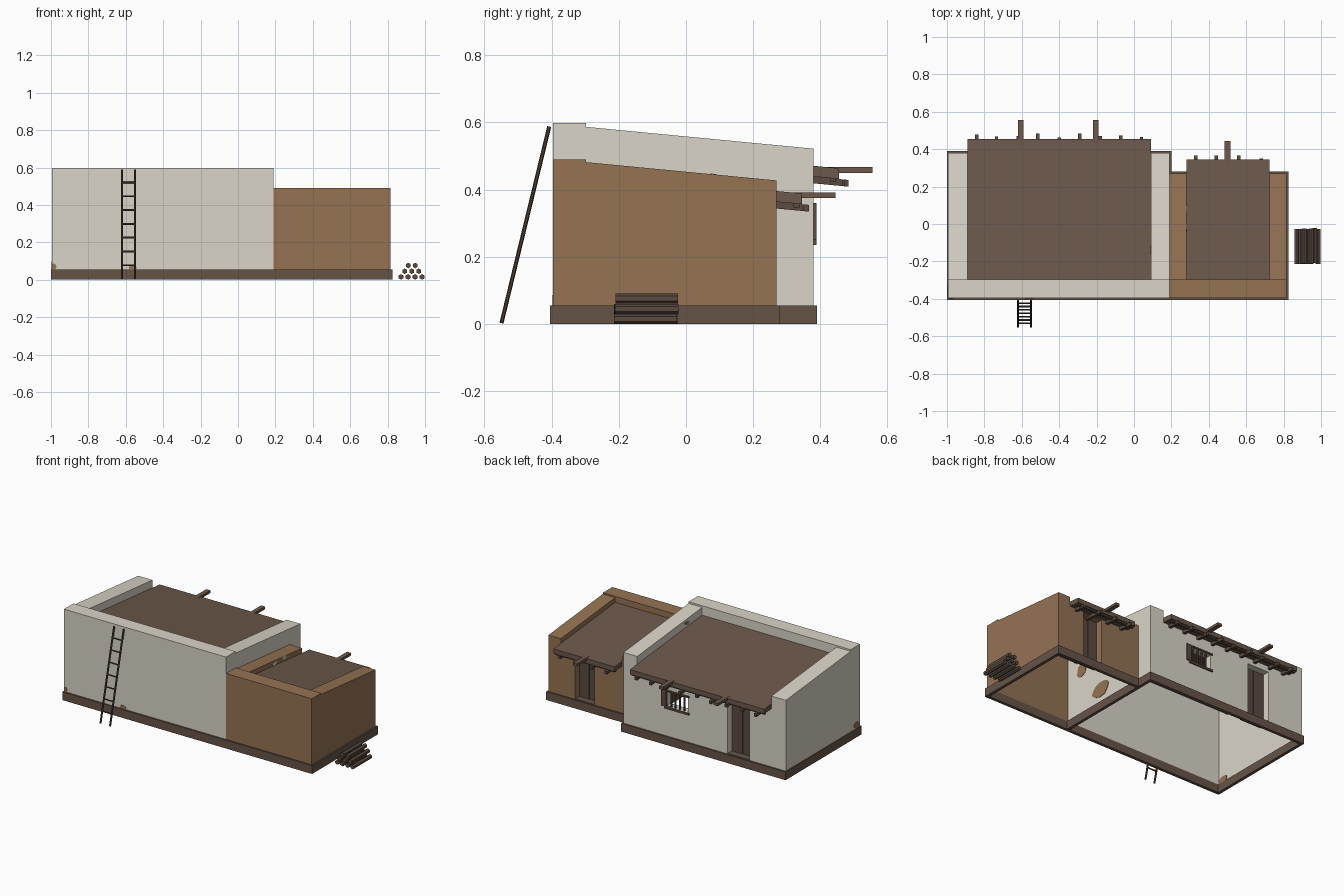
import bpy, bmesh, math, random
from mathutils import Vector

if "Cube" in bpy.data.objects:
    bpy.data.objects.remove(bpy.data.objects["Cube"])

random.seed(4)


def material(name, rgb):
    m = bpy.data.materials.new(name)
    m.diffuse_color = (*rgb, 1)
    m.use_nodes = True
    m.node_tree.nodes["Principled BSDF"].inputs["Base Color"].default_value = m.diffuse_color
    return m


PLASTER = material("pale plaster", (0.70, 0.665, 0.575))
MUD = material("mud brick", (0.30, 0.172, 0.088))
EARTH = material("roof earth", (0.15, 0.098, 0.07))
STONE = material("foundation", (0.132, 0.088, 0.064))
WOOD = material("door wood", (0.105, 0.071, 0.052))
DARK = material("dark wood", (0.075, 0.052, 0.038))


def finish(name, bm, mat):
    bmesh.ops.recalc_face_normals(bm, faces=bm.faces)
    me = bpy.data.meshes.new(name)
    bm.to_mesh(me)
    bm.free()
    me.materials.append(mat)
    ob = bpy.data.objects.new(name, me)
    bpy.context.collection.objects.link(ob)
    return ob


def add_prism(bm, x0, x1, pts):
    """Extrude a (y, z) outline from x0 to x1."""
    a = [bm.verts.new((x0, y, z)) for y, z in pts]
    b = [bm.verts.new((x1, y, z)) for y, z in pts]
    bm.faces.new(a)
    bm.faces.new(b[::-1])
    for i in range(len(pts)):
        j = (i + 1) % len(pts)
        bm.faces.new((a[i], b[i], b[j], a[j]))


def prism(name, x0, x1, pts, mat):
    bm = bmesh.new()
    add_prism(bm, x0, x1, pts)
    return finish(name, bm, mat)


def boxes(name, dims, mat):
    bm = bmesh.new()
    for x0, x1, y0, y1, z0, z1 in dims:
        add_prism(bm, x0, x1, [(y0, z0), (y1, z0), (y1, z1), (y0, z1)])
    return finish(name, bm, mat)


def rod(bm, p, q, r, sides):
    p, q = Vector(p), Vector(q)
    d = q - p
    rot = d.to_track_quat('Z', 'Y').to_matrix().to_4x4()
    rot.translation = (p + q) / 2
    bmesh.ops.create_cone(bm, cap_ends=True, segments=sides, radius1=r, radius2=r,
                          depth=d.length, matrix=rot)


def patch(name, origin, u, v, su, sv, mat):
    """Thin irregular plate of flaked plaster."""
    bm = bmesh.new()
    o, u, v = Vector(origin), Vector(u), Vector(v)
    n = u.cross(v) * 0.0015
    ring = []
    for i in range(11):
        a = i * math.tau / 11
        k = random.uniform(0.7, 1.0)
        ring.append(o + u * su * k * math.cos(a) + v * sv * k * math.sin(a))
    lo = [bm.verts.new(p - n) for p in ring]
    hi = [bm.verts.new(p + n) for p in ring]
    bm.faces.new(lo)
    bm.faces.new(hi)
    for i in range(11):
        j = (i + 1) % 11
        bm.faces.new((lo[i], lo[j], hi[j], hi[i]))
    finish(name, bm, mat)


BASE, FRONT, INNER, SKIN, SLOPE = 0.055, -0.395, -0.297, 0.008, -0.096


def house(tag, x0, x1, back, top, step, roof_z, rx0, rx1, eave, openings, mat,
          left_skin, rafters, tips, spouts, spout_end):
    def line(y, z_back):
        return z_back + SLOPE * (y - back)

    t = 0.032
    rear_top = line(back, top - step + SLOPE * (back - INNER))
    low = line(INNER, roof_z) - t
    wall_top, y0 = roof_z - 0.03, back - 0.05
    # front wall folding over into a hollow parapet
    prism(tag + "_front_wall", x0, x1,
          [(FRONT, BASE), (FRONT, top), (INNER, top), (INNER, low), (INNER - SKIN, low),
           (INNER - SKIN, top - SKIN), (FRONT + SKIN, top - SKIN), (FRONT + SKIN, BASE)], mat)
    # side walls with hollow sloping parapets
    slope_top = [(back, rear_top), (INNER, top - step)]
    for side, a, b, skin, lip in (("left", x0, rx0, (x0, x0 + SKIN), (rx0 - SKIN, rx0)),
                                  ("right", rx1, x1, (x1 - SKIN, x1), (rx1, rx1 + SKIN))):
        bm = bmesh.new()
        add_prism(bm, *lip, [(INNER, low), (back, roof_z - t)] + slope_top)
        add_prism(bm, a, b, [(INNER, top - step - SKIN), (back, rear_top - SKIN)] + slope_top)
        add_prism(bm, a, b, [(back - SKIN, wall_top), (back, wall_top), (back, rear_top),
                             (back - SKIN, rear_top)])
        finish(f"{tag}_{side}_parapet", bm, mat)
        if side == "right" or left_skin:
            prism(f"{tag}_{side}_wall", *skin,
                  [(FRONT + SKIN, BASE), (back, BASE)] + slope_top +
                  [(INNER, low), (INNER - SKIN, low), (INNER - SKIN, top - SKIN),
                   (FRONT + SKIN, top - SKIN)], mat)
    # back wall built around its openings
    parts, x = [], x0
    for a, b, za, zb in sorted(openings):
        parts += [(x, a, y0, back, BASE, wall_top), (a, b, y0, back, zb, wall_top)]
        if za > BASE:
            parts.append((a, b, y0, back, BASE, za))
        x = b
    parts.append((x, x1, y0, back, BASE, wall_top))
    boxes(tag + "_back_wall", parts, mat)
    # sloping roof slab
    prism(tag + "_roof", rx0, rx1,
          [(INNER, line(INNER, roof_z) - t), (eave, line(eave, roof_z) - t),
           (eave, line(eave, roof_z)), (INNER, line(INNER, roof_z))], EARTH)
    # rafters and edge batten below the eave, drain spouts above it
    bm = bmesh.new()
    for x, e in zip(rafters, tips):
        za, zb = line(back - 0.05, roof_z) - t, line(e, roof_z) - t
        add_prism(bm, x - 0.009, x + 0.009,
                  [(back - 0.05, za - 0.02), (e, zb - 0.02), (e, zb), (back - 0.05, za)])
    zb = line(eave, roof_z) - t
    add_prism(bm, rx0 + 0.005, rx1 - 0.005,
              [(eave - 0.025, zb - 0.009), (eave - 0.008, zb - 0.009),
               (eave - 0.008, zb + 0.002), (eave - 0.025, zb + 0.002)])
    finish(tag + "_rafters", bm, WOOD)
    boxes(tag + "_spouts", [(x - 0.015, x + 0.015, back + 0.01, spout_end,
                             roof_z - 0.021, roof_z - 0.004) for x in spouts], EARTH)


# the two houses
DOOR_A, WINDOW, DOOR_B = (-0.73, -0.57, BASE, 0.4), (-0.28, -0.12, 0.25, 0.35), (0.48, 0.62, BASE, 0.36)
house("large", -0.995, 0.19, 0.38, 0.598, 0.011, 0.471, -0.89, 0.09, 0.455,
      [DOOR_A, WINDOW], PLASTER, True,
      [-0.84, -0.735, -0.62, -0.515, -0.4, -0.29, -0.18, -0.07, 0.04],
      [0.478, 0.468, 0.47, 0.483, 0.463, 0.483, 0.47, 0.473, 0.466],
      [-0.605, -0.205], 0.555)
house("small", 0.19, 0.815, 0.27, 0.49, 0.008, 0.396, 0.28, 0.725, 0.345,
      [DOOR_B], MUD, False, [0.33, 0.44, 0.56, 0.68], [0.366, 0.366, 0.366, 0.35],
      [0.5], 0.445)

# foundation bands
w = 0.02
for tag, x0, x1, y1 in (("large", -1.0, 0.2, 0.39), ("small", 0.2, 0.825, 0.28)):
    dims = [(x0, x1, -0.405, -0.405 + w, 0, BASE), (x0, x1, y1 - w, y1, 0, BASE),
            (x1 - w, x1, -0.405 + w, y1 - w, 0, BASE)]
    if tag == "large":
        dims.append((x0, x0 + w, -0.405 + w, y1 - w, 0, BASE))
    boxes(tag + "_foundation", dims, STONE)

# recessed double doors with thresholds
for tag, (a, b, z0, z1), y in (("large", DOOR_A, 0.335), ("small", DOOR_B, 0.225)):
    m = (a + b) / 2
    boxes(tag + "_door_leaves", [(a, m - 0.002, y - 0.012, y, z0, z1),
                                 (m + 0.002, b, y - 0.012, y, z0, z1)], WOOD)
    boxes(tag + "_threshold", [(a, b, y - 0.03, y + 0.045, z0 - 0.01, z0 + 0.003)], STONE)

# window lintel, sill, side frame and bars
a, b, z0, z1 = WINDOW
boxes("window_frame", [(a - 0.01, b + 0.03, 0.34, 0.388, z1, z1 + 0.01),
                       (a - 0.01, b + 0.01, 0.34, 0.388, z0 - 0.014, z0),
                       (b - 0.004, b + 0.03, 0.372, 0.388, z0, z1)], WOOD)
bm = bmesh.new()
for i in range(1, 5):
    x = a + (b - a) * i / 5
    rod(bm, (x, 0.37, z0), (x, 0.37, z1), 0.006, 6)
finish("window_bars", bm, WOOD)

# leaning ladder
bm = bmesh.new()
foot, head = Vector((0, -0.549, 0.003)), Vector((0, -0.407, 0.588))
for x in (-0.62, -0.55):
    rod(bm, (x, foot.y, foot.z), (x, head.y, head.z), 0.006, 6)
for i in range(7):
    p = foot.lerp(head, (0.075 + i * 0.0745) / 0.59)
    rod(bm, (-0.62, p.y, p.z), (-0.55, p.y, p.z), 0.005, 6)
finish("ladder", bm, DARK)

# stacked logs
bm = bmesh.new()
for row in range(3):
    for i in range(4 - row):
        x = 0.872 + row * 0.019 + i * 0.0375
        s = random.uniform(-0.003, 0.003)
        z = 0.015 + row * 0.0305
        rod(bm, (x, -0.212 + s, z), (x, -0.025 + s, z), 0.0148, 6)
finish("log_pile", bm, WOOD)

# flaked plaster patches
Y, Z, X = (0, 1, 0), (0, 0, 1), (1, 0, 0)
for i, (y, z, su, sv) in enumerate(((-0.08, 0.15, 0.09, 0.06), (-0.26, 0.35, 0.05, 0.05))):
    patch(f"inner_patch_{i}", (0.191, y, z), Y, Z, su, sv, MUD)
for i, y in enumerate((-0.02, 0.08)):
    patch(f"parapet_patch_{i}", (0.281, y, 0.437), Y, Z, 0.025, 0.014, PLASTER)
patch("large_parapet_patch", (0.089, -0.14, 0.545), Y, Z, 0.03, 0.014, MUD)
patch("front_corner_patch", (-0.982, -0.396, 0.07), X, Z, 0.013, 0.022, MUD)
patch("front_base_patch", (-0.565, -0.396, 0.065), X, Z, 0.025, 0.014, MUD)
patch("left_corner_patch", (-0.996, -0.36, 0.075), Y, Z, 0.034, 0.03, MUD)
patch("left_inner_patch", (-0.986, -0.345, 0.075), Y, Z, 0.045, 0.03, MUD)
